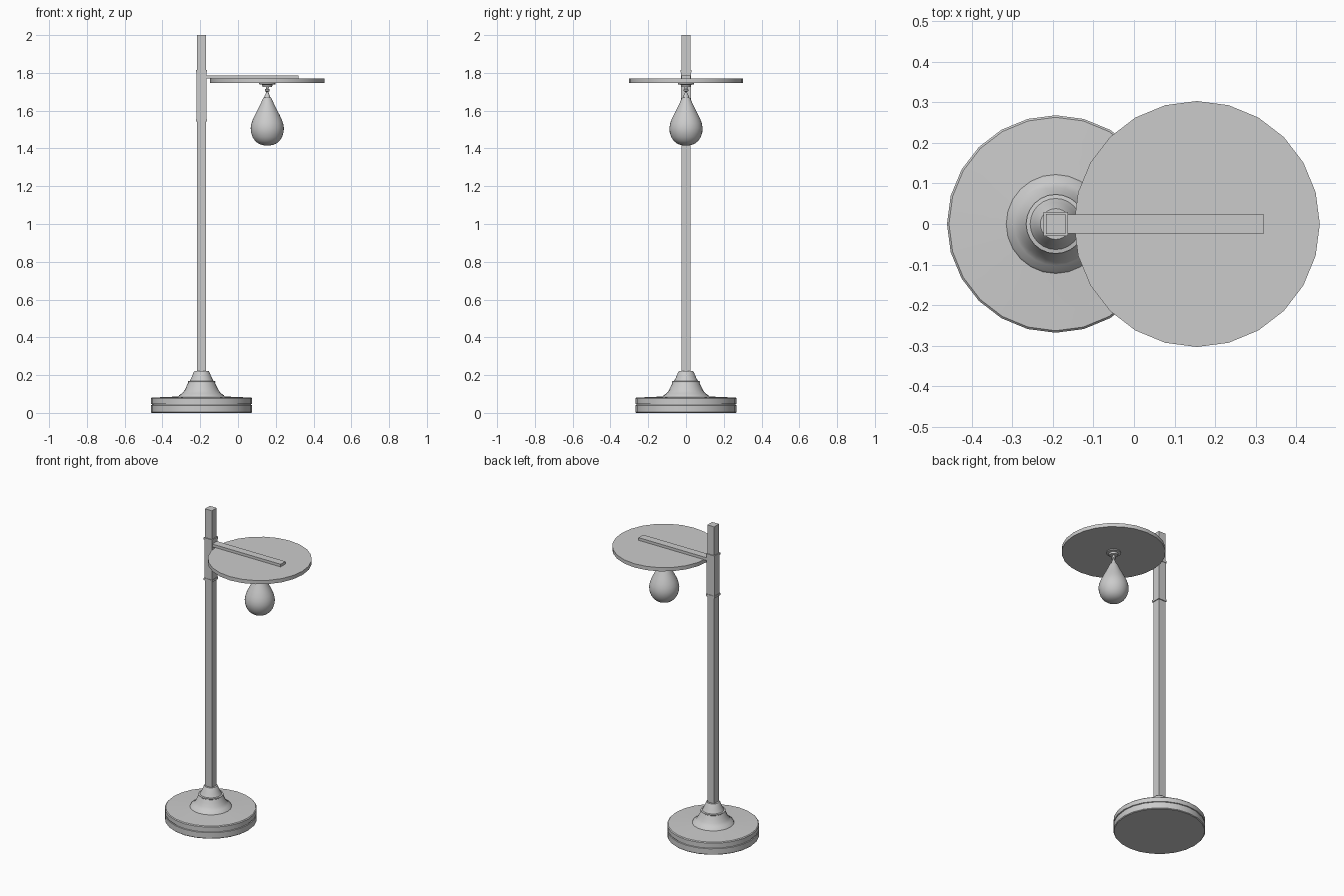
import bpy, bmesh, math

if "Cube" in bpy.data.objects:
    bpy.data.objects.remove(bpy.data.objects["Cube"])

POLE_X, BAG_X = -0.193, 0.155


def finish(name, bm, smooth=None):
    bmesh.ops.recalc_face_normals(bm, faces=bm.faces)
    me = bpy.data.meshes.new(name)
    bm.to_mesh(me)
    bm.free()
    ob = bpy.data.objects.new(name, me)
    bpy.context.collection.objects.link(ob)
    if smooth:
        bpy.ops.object.select_all(action='DESELECT')
        ob.select_set(True)
        bpy.context.view_layer.objects.active = ob
        bpy.ops.object.shade_smooth_by_angle(angle=math.radians(smooth))
    return ob


def lathe(name, x, profile, segs=24, smooth=35):
    """Revolve (radius, z) points about the vertical axis at x; ends are capped."""
    bm = bmesh.new()
    rings = [[bm.verts.new((x + r * math.cos(2 * math.pi * i / segs),
                            r * math.sin(2 * math.pi * i / segs), z))
              for i in range(segs)] for r, z in profile]
    for a, b in zip(rings, rings[1:]):
        for i in range(segs):
            j = (i + 1) % segs
            bm.faces.new((a[i], a[j], b[j], b[i]))
    bm.faces.new(rings[0][::-1])
    bm.faces.new(rings[-1])
    return finish(name, bm, smooth)


def box(name, x0, x1, half_y, z0, z1):
    bm = bmesh.new()
    bmesh.ops.create_cube(bm, size=1)
    for v in bm.verts:
        v.co = ((x0 + x1) / 2 + v.co.x * (x1 - x0), v.co.y * 2 * half_y,
                (z0 + z1) / 2 + v.co.z * (z1 - z0))
    return finish(name, bm)


def post(name, half, z0, z1):
    return box(name, POLE_X - half, POLE_X + half, half, z0, z1)


# Weighted base with a side groove, faintly stepped top and flared collar
lathe("base", POLE_X, [
    (0.264, 0), (0.268, 0.004), (0.268, 0.040), (0.263, 0.042), (0.263, 0.046),
    (0.268, 0.048), (0.268, 0.076), (0.263, 0.081), (0.215, 0.083),
    (0.165, 0.085), (0.122, 0.087), (0.118, 0.094), (0.102, 0.104),
    (0.090, 0.120), (0.080, 0.140), (0.071, 0.160), (0.073, 0.162),
    (0.073, 0.167), (0.063, 0.169), (0.053, 0.188), (0.042, 0.215),
    (0.038, 0.221)])

# Square pole and the height-adjusting sleeve with a lip at each end
post("pole", 0.0245, 0.20, 2.0)
post("sleeve", 0.027, 1.55, 1.81)
for label, z in (("lower", 1.543), ("upper", 1.802)):
    post(label + "_sleeve_lip", 0.030, z, z + 0.014)

# Arm carrying the round rebound board
box("arm", -0.168, 0.32, 0.024, 1.769, 1.787)
lathe("rebound_board", BAG_X, [(0.303, 1.746), (0.303, 1.770)])

# Swivel mount under the board
lathe("swivel_mount", BAG_X, [
    (0.043, 1.747), (0.043, 1.740), (0.027, 1.737), (0.026, 1.726), (0.008, 1.724),
    (0.007, 1.716), (0.013, 1.712), (0.013, 1.704), (0.006, 1.700), (0.006, 1.695)], 16)
lathe("swivel_hook", BAG_X, [(0.005, 1.698), (0.009, 1.690), (0.014, 1.678), (0.018, 1.667)], 12)

# Teardrop bag
lathe("speed_bag", BAG_X, [
    (0.017, 1.670), (0.022, 1.667), (0.027, 1.655), (0.036, 1.635), (0.050, 1.607),
    (0.064, 1.580), (0.076, 1.555), (0.084, 1.532), (0.088, 1.508), (0.086, 1.485),
    (0.078, 1.460), (0.065, 1.440), (0.048, 1.426), (0.028, 1.418), (0.008, 1.415)], 32, 60)
